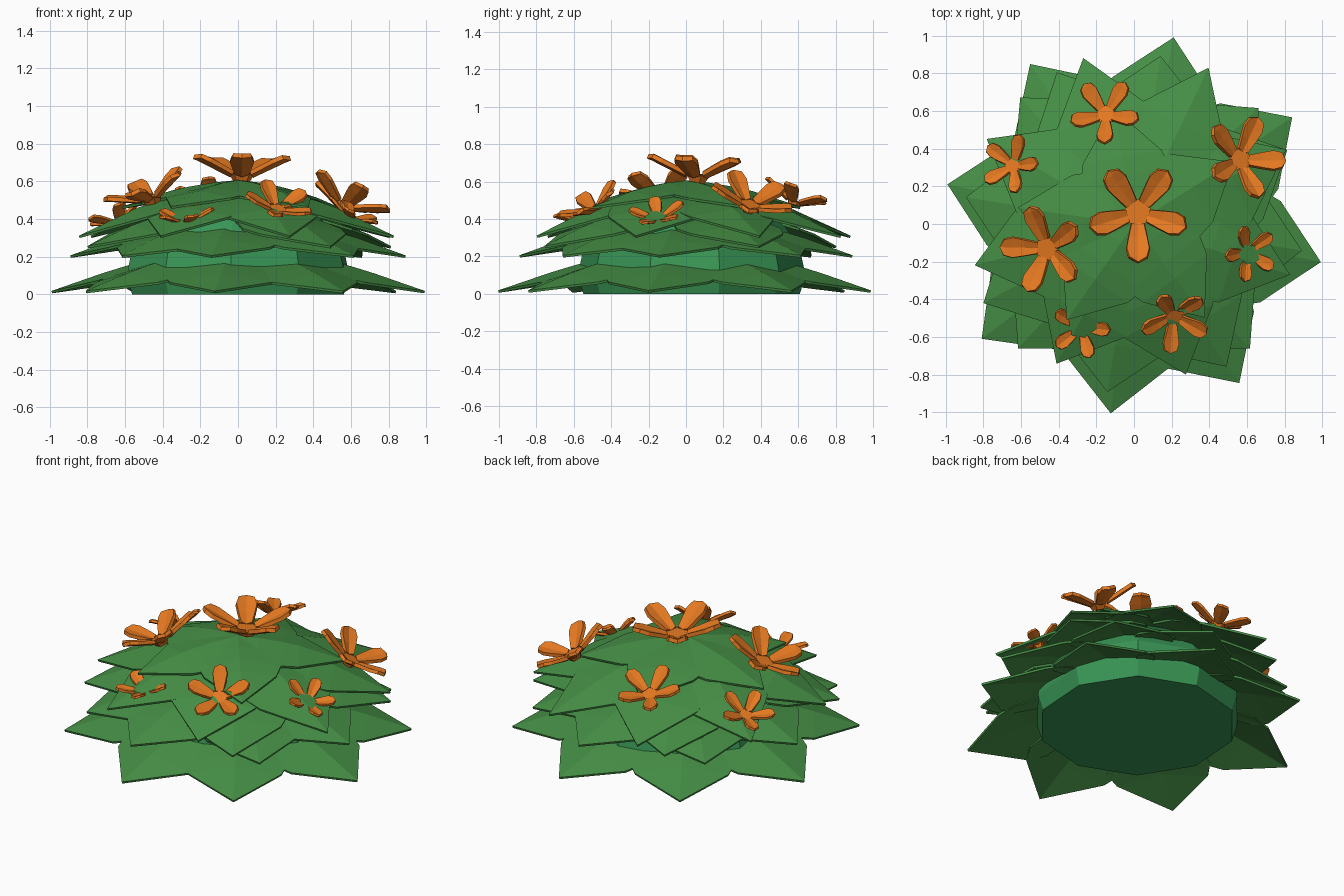
import bpy, bmesh, math
from mathutils import Vector, Matrix

if "Cube" in bpy.data.objects:
    bpy.data.objects.remove(bpy.data.objects["Cube"])


def material(name, rgb):
    m = bpy.data.materials.new(name)
    m.diffuse_color = (*rgb, 1)
    m.use_nodes = True
    m.node_tree.nodes["Principled BSDF"].inputs["Base Color"].default_value = m.diffuse_color
    return m


LEAF = material("leaf_green", (0.06, 0.27, 0.06))
CORE = material("core_green", (0.04, 0.30, 0.09))
ORANGE = material("petal_orange", (0.78, 0.19, 0.015))


def make(name, verts, faces, mat, thick=0):
    me = bpy.data.meshes.new(name)
    me.from_pydata(verts, [], faces)
    bm = bmesh.new()
    bm.from_mesh(me)
    bmesh.ops.recalc_face_normals(bm, faces=bm.faces)
    bm.to_mesh(me)
    bm.free()
    me.materials.append(mat)
    ob = bpy.data.objects.new(name, me)
    bpy.context.collection.objects.link(ob)
    if thick:
        mod = ob.modifiers.new("thickness", 'SOLIDIFY')
        mod.thickness = thick
        mod.offset = 0
    return ob


def strip_faces(rows, start=0):
    # rows of three vertices (left, mid, right) closed by one tip vertex
    f = []
    for i in range(rows - 1):
        a = start + 3 * i
        f += [(a, a + 1, a + 4, a + 3), (a + 1, a + 2, a + 5, a + 4)]
    a, t = start + 3 * (rows - 1), start + 3 * rows
    return f + [(a, a + 1, t), (a + 1, a + 2, t)]


# Core: faceted dome, flat underneath
SIDES = 10
profile = [(0.58, 0), (0.61, 0.1), (0.58, 0.24), (0.48, 0.39), (0.29, 0.52)]
verts, faces = [], []
for r, z in profile:
    for k in range(SIDES):
        a = 2 * math.pi * (k + 0.4) / SIDES
        verts.append((r * math.cos(a), r * math.sin(a) + 0.03, z))
for i in range(len(profile) - 1):
    for k in range(SIDES):
        n = (k + 1) % SIDES
        faces.append((i * SIDES + k, i * SIDES + n, (i + 1) * SIDES + n, (i + 1) * SIDES + k))
verts.append((0, 0.03, 0.57))
top = (len(profile) - 1) * SIDES
faces += [(top + k, top + (k + 1) % SIDES, len(verts) - 1) for k in range(SIDES)]
faces.append(tuple(reversed(range(SIDES))))
make("bush_core", verts, faces, CORE)

# Leaves: broad folded blades with straight-sided points
OUTLINE = [(0, 0.55), (0.2, 0.85), (0.42, 1.0), (0.58, 0.88)]


def leaf(name, angle, r0, z0, r1, z1, half, bulge):
    rot = Matrix.Rotation(math.radians(angle), 3, 'Z')
    v = []
    for t, w in OUTLINE:
        r = r0 + (r1 - r0) * t
        z = z0 + (z1 - z0) * t + bulge * 4 * t * (1 - t)
        w *= half
        for s in (-1, 0, 1):
            v.append(rot @ Vector((r, s * w, z - abs(s) * w * 0.17)))
    v.append(rot @ Vector((r1, 0, z1)))
    make(name, v, strip_faces(len(OUTLINE)), LEAF, 0.013)


RINGS = [
    ("bottom_leaf", [-11.5, 34, 78, 123, 168, 217, 263, 303.5], 0.36, 0.21, 1.01, 0.012, 0.31, 0.01),
    ("low_leaf", [-9, 43, 81, 132, 171, 227, 261, 313], 0.30, 0.38, 0.90, 0.20, 0.31, 0.015),
    ("middle_leaf", [25.7, 117, 207.7, 303], 0.25, 0.46, 0.90, 0.25, 0.31, 0.025),
    ("upper_leaf", [26, 64.5, 107, 150, 194.5, 241, 289, 342], 0.12, 0.56, 0.88, 0.305, 0.29, 0.04),
    ("crown_leaf", [32, 100, 172, 235, 307], 0.0, 0.60, 0.62, 0.46, 0.24, 0.025),
]
for name, angles, r0, z0, r1, z1, half, bulge in RINGS:
    for a in angles:
        # slightly longer tips at the back of the upper ring
        tip = r1 + (0.04 * math.sin(math.radians(a)) if name == "upper_leaf" else 0)
        leaf(name, a, r0, z0, tip, z1, half, bulge)

# Flowers: five cupped petals around a pentagonal centre
PETAL = [(0.22, 0.13), (0.5, 0.19), (0.72, 0.23), (0.9, 0.18)]


def flower(name, pos, size, tilt, spin):
    out = math.atan2(pos[1], pos[0])
    m = (Matrix.Translation(pos) @ Matrix.Rotation(out, 4, 'Z')
         @ Matrix.Rotation(math.radians(tilt), 4, 'Y')
         @ Matrix.Rotation(math.radians(spin) - out, 4, 'Z') @ Matrix.Scale(size, 4))
    v, f = [], []
    for k in range(5):
        rot = Matrix.Rotation(2 * math.pi * k / 5, 4, 'Z')
        start = len(v)
        for x, w in PETAL:
            for s in (-1, 0, 1):
                z = 0.45 * (x - 0.22) + 0.05 * abs(s)
                v.append(m @ rot @ Vector((x, s * w, z)))
        v.append(m @ rot @ Vector((1.0, 0, 0.34)))
        f += strip_faces(len(PETAL), start)
    make(name + "_petals", v, f, ORANGE, 0.09 * size)
    # small tapered cup in the middle
    c = []
    for r, z in ((0.15, -0.14), (0.27, 0.04)):
        for k in range(5):
            a = 2 * math.pi * (k + 0.5) / 5
            c.append(m @ Vector((r * math.cos(a), r * math.sin(a), z)))
    cf = [(k, (k + 1) % 5, 5 + (k + 1) % 5, 5 + k) for k in range(5)]
    make(name + "_centre", c, cf + [(4, 3, 2, 1, 0), (5, 6, 7, 8, 9)], ORANGE)


FLOWERS = [
    ("crown_flower", (0.02, 0.06, 0.63), 0.27, 3, -90),
    ("back_flower", (-0.15, 0.58, 0.49), 0.19, 22, 55),
    ("back_right_flower", (0.56, 0.34, 0.47), 0.235, 30, -3),
    ("back_left_flower", (-0.64, 0.31, 0.385), 0.165, 25, 70),
    ("left_flower", (-0.46, -0.13, 0.51), 0.24, 22, 105),
    ("front_left_flower", (-0.28, -0.55, 0.385), 0.16, 12, 0),
    ("front_flower", (0.21, -0.49, 0.45), 0.19, 32, -25),
    ("right_flower", (0.60, -0.15, 0.40), 0.155, 28, 40),
]
for args in FLOWERS:
    flower(*args)
